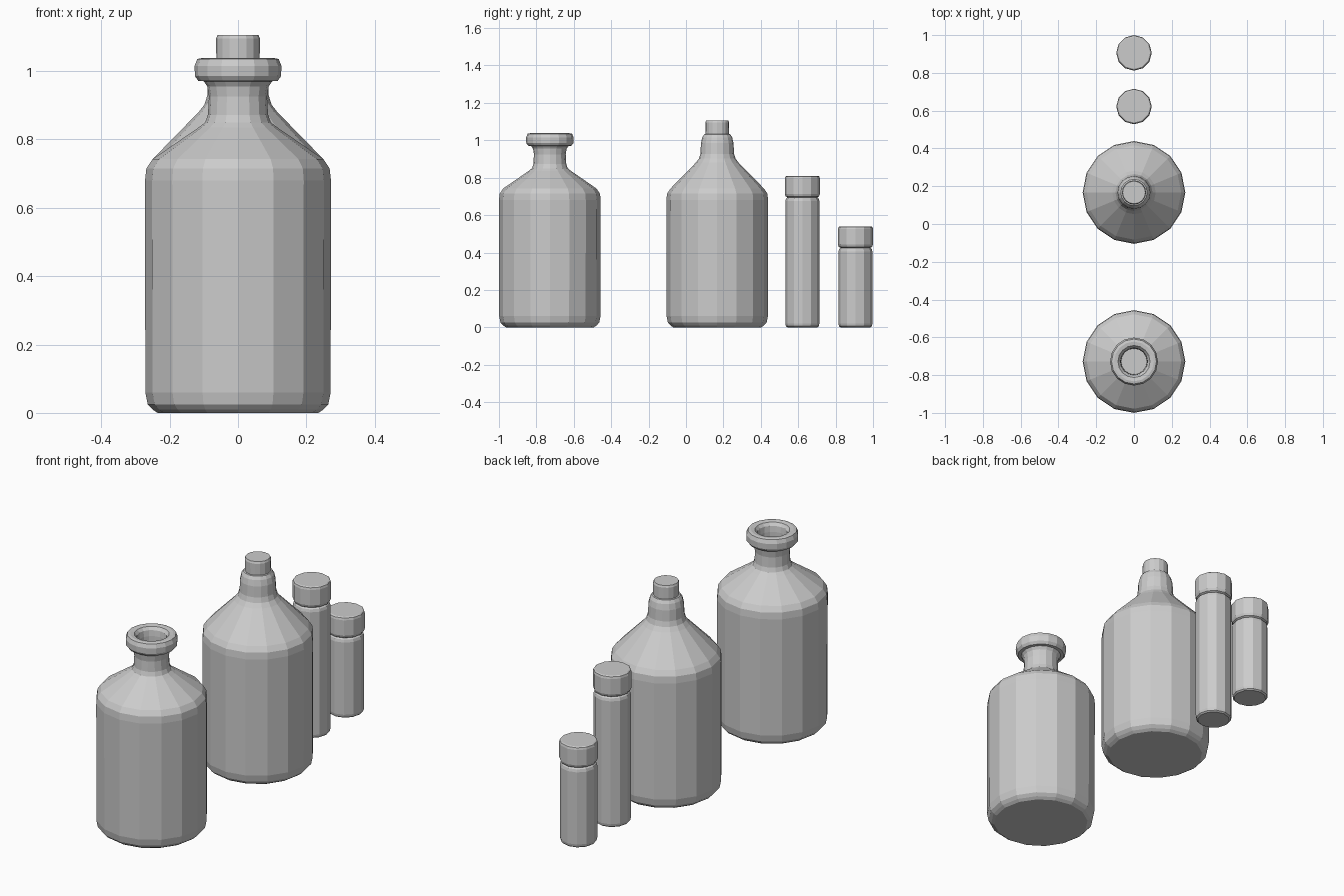
import bpy, bmesh
from math import cos, sin, pi

if "Cube" in bpy.data.objects:
    bpy.data.objects.remove(bpy.data.objects["Cube"])


def lathe(name, y, profile, sides):
    """Revolve (radius, height) points about a vertical axis; cap both ends."""
    bm = bmesh.new()
    rings = [[bm.verts.new((r * cos(2 * pi * i / sides), r * sin(2 * pi * i / sides), z))
              for i in range(sides)] for r, z in profile]
    for a, b in zip(rings, rings[1:]):
        for i in range(sides):
            j = (i + 1) % sides
            bm.faces.new((a[i], a[j], b[j], b[i]))
    bm.faces.new(list(reversed(rings[0])))
    bm.faces.new(rings[-1])
    mesh = bpy.data.meshes.new(name)
    bm.to_mesh(mesh)
    bm.free()
    obj = bpy.data.objects.new(name, mesh)
    obj.location.y = y
    bpy.context.collection.objects.link(obj)
    return obj


# Shared lower body of the large bottles
body = [(.235, 0), (.25, .01), (.264, .025), (.271, .06),
        (.272, .68), (.268, .715), (.25, .742)]

# Open bottle with a rolled lip and hollow mouth
lathe("open_bottle", -.728, body + [
    (.115, .835), (.096, .85), (.088, .872), (.085, .925), (.09, .955), (.1, .97),
    (.116, .971), (.126, .985), (.127, 1.015), (.119, 1.035), (.105, 1.038),
    (.085, 1.035), (.073, 1.02), (.069, .99), (.068, .93)], 16)

# Taller-necked bottle and its stopper
lathe("stoppered_bottle", .167, body + [
    (.115, .88), (.098, .902), (.09, .928), (.087, .985), (.08, 1.015),
    (.07, 1.032), (.06, 1.035)], 16)
lathe("stopper", .167, [(.063, .98), (.064, 1.095), (.06, 1.105)], 16)

# Two slim vials with caps
for label, y, h in (("tall", .622, .81), ("short", .906, .54)):
    s = h - .115
    lathe(label + "_vial", y, [
        (.08, 0), (.088, .006), (.091, .02), (.091, s - .02),
        (.087, s - .006), (.08, s), (.08, s + .015)], 12)
    lathe(label + "_vial_cap", y, [
        (.08, s), (.089, s + .005), (.094, s + .018), (.094, h - .015),
        (.091, h - .004), (.085, h)], 12)
